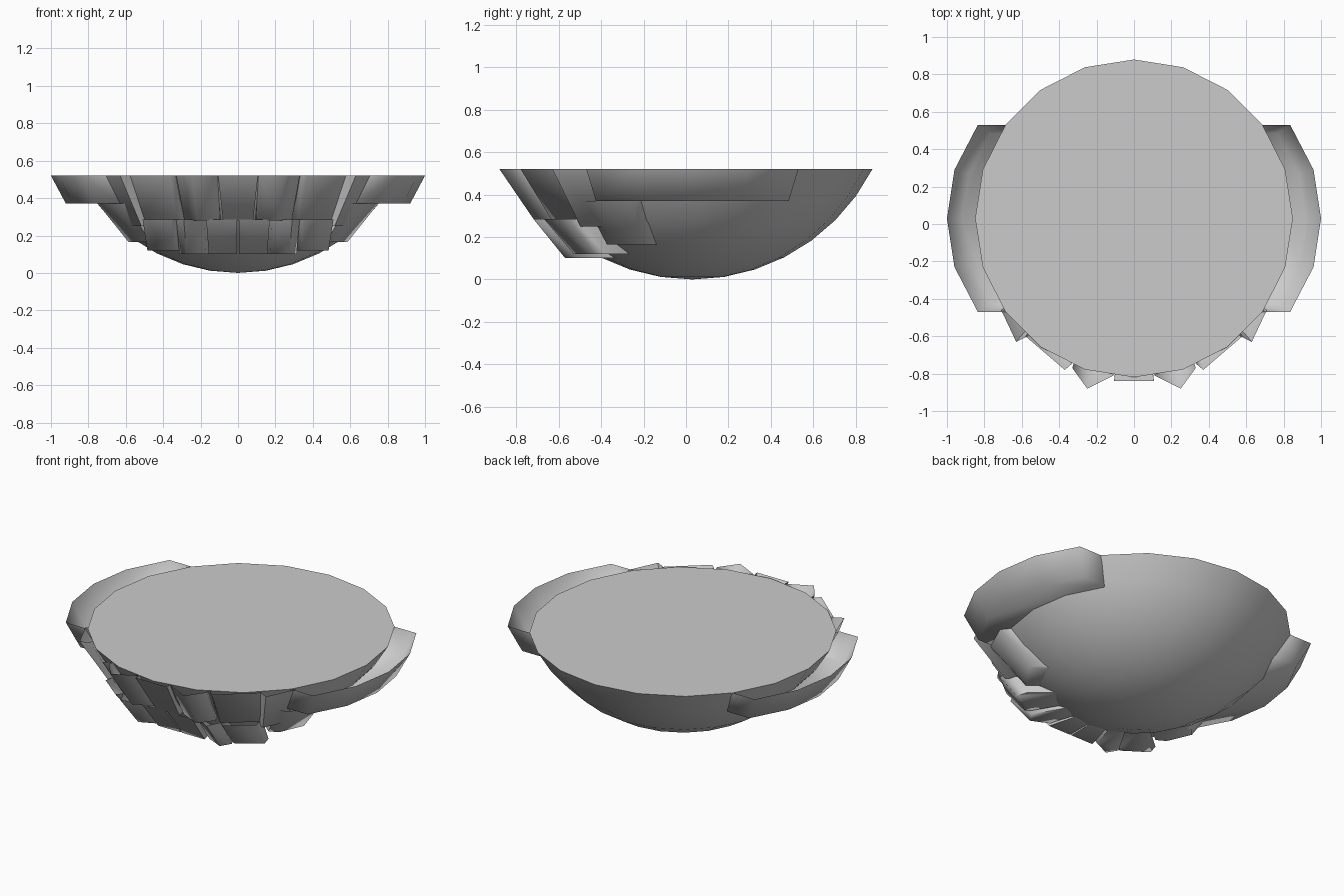
import bpy, bmesh, math

if "Cube" in bpy.data.objects:
    bpy.data.objects.remove(bpy.data.objects["Cube"])

CY = 0.03      # centre line of the bowl in y
TOP = 0.52
R = 0.954      # radius of the sphere the bowl is cut from


def add_object(name, bm, angle):
    bmesh.ops.recalc_face_normals(bm, faces=bm.faces[:])
    me = bpy.data.meshes.new(name)
    bm.to_mesh(me)
    bm.free()
    ob = bpy.data.objects.new(name, me)
    bpy.context.collection.objects.link(ob)
    bpy.ops.object.select_all(action='DESELECT')
    bpy.context.view_layer.objects.active = ob
    ob.select_set(True)
    bpy.ops.object.shade_smooth_by_angle(angle=math.radians(angle))
    return ob


def plate(name, pts, z1, z0, sx, sy, inner, side=1):
    """Open-topped tapered plate: slanted walls plus a floor, tucked into the bowl."""
    (ax, ay), (bx, by) = pts[0], pts[-1]
    tuck = lambda x, y: (x * inner, CY + (y - CY) * inner)
    path = [tuck(ax, ay)] + pts + [tuck(bx, by)]
    bm = bmesh.new()
    up = [bm.verts.new((side * x, y, z1)) for x, y in path]
    lo = [bm.verts.new((side * x * sx, CY + (y - CY) * sy, z0)) for x, y in path]
    for i in range(len(path) - 1):
        bm.faces.new((up[i], up[i + 1], lo[i + 1], lo[i]))
    bm.faces.new(lo)
    add_object(name, bm, 75)


# Bowl: lower cap of a 20-sided sphere, closed with a flat lid
bm = bmesh.new()
bmesh.ops.create_uvsphere(bm, u_segments=20, v_segments=20, radius=R)
bmesh.ops.translate(bm, verts=bm.verts[:], vec=(0, CY, R))
bmesh.ops.bisect_plane(bm, geom=bm.verts[:] + bm.edges[:] + bm.faces[:],
                       plane_co=(0, 0, TOP), plane_no=(0, 0, 1), clear_outer=True)
bmesh.ops.contextual_create(bm, geom=[e for e in bm.edges if e.is_boundary])
add_object("bowl", bm, 30)

# Front centre plate
plate("front_centre_plate", [(-.107, -.84), (.107, -.84)], TOP, .28, .75, .82, .75)

# Right-hand outlines, each mirrored to the left: name, outline, top, bottom, tapers, tuck
parts = [
    ("side_band", [(.68, .53), (.835, .53), (.96, .29), (1.0, .03),
                   (.96, -.23), (.835, -.47), (.68, -.47)], TOP, .37, .92, .91, .9),
    ("upper_plate_a", [(.11, -.81), (.25, -.88), (.33, -.77)], TOP, .28, .87, .82, .75),
    ("upper_plate_b", [(.335, -.75), (.37, -.78), (.58, -.60)], TOP, .28, .88, .82, .75),
    ("upper_plate_c", [(.57, -.60), (.63, -.63), (.71, -.46)], TOP, .25, .82, .80, .75),
    ("lower_plate_a", [(.006, -.69), (.17, -.69)], .285, .1, .92, .80, .66),
    ("lower_plate_b", [(.18, -.66), (.29, -.72), (.33, -.64)], .285, .1, .95, .80, .62),
    ("lower_plate_c", [(.335, -.64), (.36, -.67), (.51, -.55), (.49, -.47)], .285, .12, .95, .80, .60),
    ("lower_side_plate", [(.60, -.48), (.67, -.44), (.75, -.26), (.70, -.20)], .37, .165, .78, .79, .75),
]
for side, label in ((1, "right"), (-1, "left")):
    for name, pts, z1, z0, sx, sy, inner in parts:
        plate(f"{name}_{label}", pts, z1, z0, sx, sy, inner, side)
